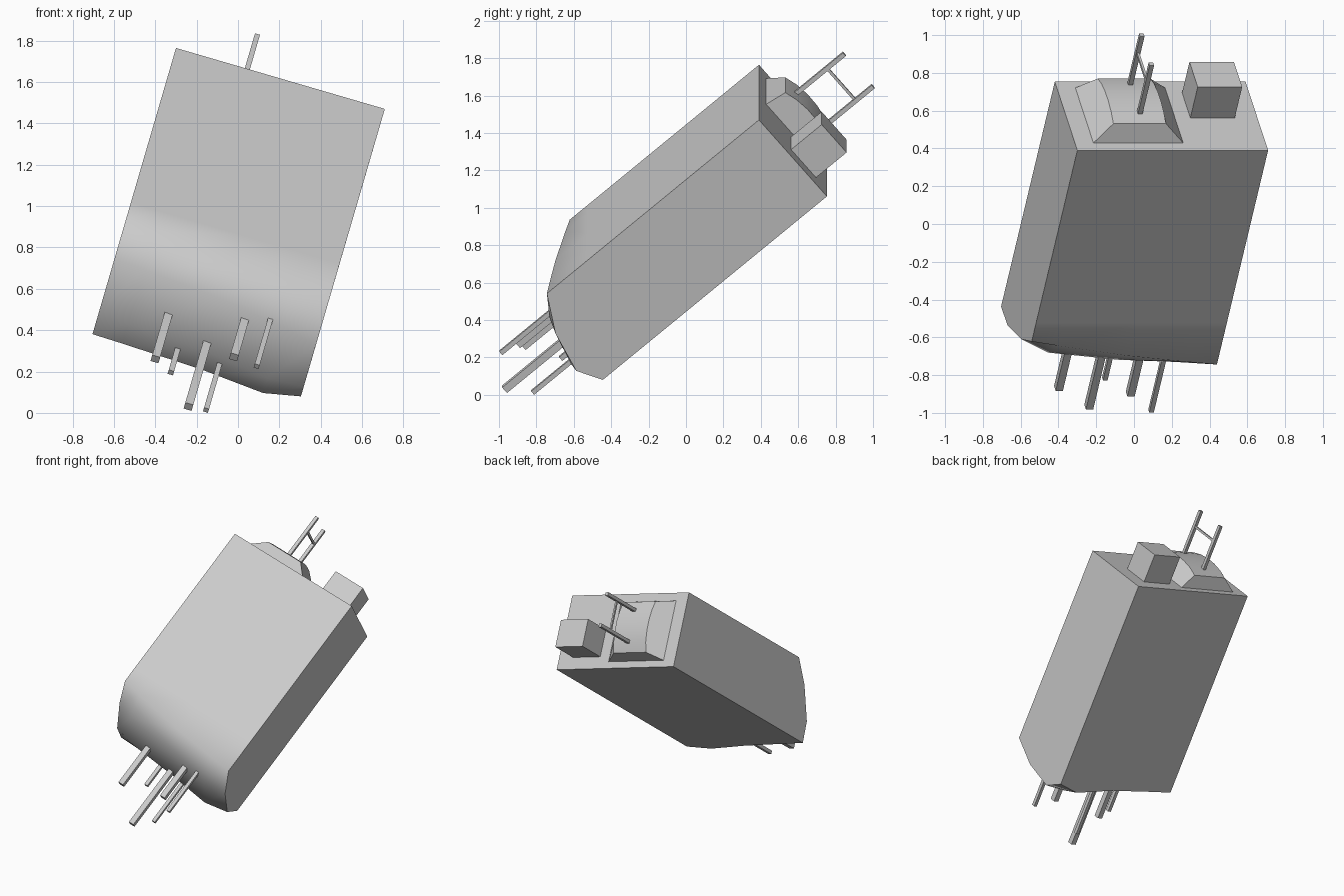
import bpy, bmesh, math
from mathutils import Matrix, Vector

if "Cube" in bpy.data.objects:
    bpy.data.objects.remove(bpy.data.objects["Cube"], do_unlink=True)

gray = bpy.data.materials.new("plain_gray")
gray.use_nodes = True
color = (0.6, 0.6, 0.6, 1)
gray.diffuse_color = color
gray.node_tree.nodes["Principled BSDF"].inputs["Base Color"].default_value = color

# Tilted frame: across, depth and length axes, with its origin at one top corner
across = Vector((0.96, 0, -0.28)).normalized()
length = Vector((0.182, 0.761, 0.623)).normalized()
depth = length.cross(across).normalized()
tilt = Matrix((across, depth, length)).transposed().to_4x4()
tilt.translation = (0.71, 0.39, 1.47)


def finish(name, bm, smooth=None):
    bmesh.ops.recalc_face_normals(bm, faces=bm.faces)
    mesh = bpy.data.meshes.new(name)
    bm.to_mesh(mesh)
    bm.free()
    obj = bpy.data.objects.new(name, mesh)
    bpy.context.collection.objects.link(obj)
    mesh.materials.append(gray)
    obj.matrix_world = tilt
    if smooth:
        bpy.ops.object.select_all(action="DESELECT")
        obj.select_set(True)
        bpy.context.view_layer.objects.active = obj
        bpy.ops.object.shade_smooth_by_angle(angle=math.radians(smooth))
    return obj


def block(name, low, high):
    bm = bmesh.new()
    low, high = Vector(low), Vector(high)
    bmesh.ops.create_cube(bm, size=1)
    for v in bm.verts:
        v.co = (low + high) / 2 + v.co * (high - low)
    return finish(name, bm)


def loft(name, sections, smooth):
    """Skin matching closed sections and cap both ends."""
    bm = bmesh.new()
    rings = [[bm.verts.new((x, y, z)) for y, z in pts] for x, pts in sections]
    n = len(rings[0])
    for r, s in zip(rings, rings[1:]):
        for i in range(n):
            j = (i + 1) % n
            bm.faces.new((r[i], r[j], s[j], s[i]))
    bm.faces.new(rings[0])
    bm.faces.new(rings[-1])
    return finish(name, bm, smooth)


# Main body with a rounded, uneven nose
D = 0.56
noses = [
    (0.0, [(0, -1.49), (0.2, -1.6), (0.43, -1.65), (D, -1.575)]),
    (-0.18, [(0, -1.47), (0.15, -1.6), (0.42, -1.68), (D, -1.63)]),
    (-0.5, [(0, -1.43), (0.12, -1.56), (0.4, -1.64), (D, -1.59)]),
    (-0.9, [(0, -1.36), (0.12, -1.51), (0.4, -1.6), (D, -1.57)]),
    (-1.052, [(0, -1.33), (0.16, -1.45), (0.4, -1.56), (D, -1.565)]),
]
loft("body", [(x, [(0, 0), (0, -1.2)] + nose + [(D, 0)]) for x, nose in noses], 62)

# Raised arched panel on the flat end, narrower at the top
arch = [(0.1, 0.1), (0.17, 0.12), (0.25, 0.13), (0.33, 0.128), (0.41, 0.115), (0.48, 0.09)]
bm = bmesh.new()
rows = [(0.06, 0, -0.95, -0.455)] + [(y, z, -0.85, -0.56) for y, z in arch] + [(0.51, 0, -0.95, -0.455)]
left = [bm.verts.new((a, y, z)) for y, z, a, b in rows]
right = [bm.verts.new((b, y, z)) for y, z, a, b in rows]
for i in range(len(rows) - 1):
    bm.faces.new((left[i], right[i], right[i + 1], left[i + 1]))
bm.faces.new(left)
bm.faces.new(right)
finish("arched_panel", bm, 30)

# Box beside the panel
block("end_box", (-0.37, 0.265, -0.02), (-0.125, 0.47, 0.215))

# Twin posts joined by a thin crossbar
for name, y in (("front_post", 0.17), ("rear_post", 0.407)):
    block(name, (-0.705, y - 0.012, 0), (-0.68, y + 0.012, 0.455))
block("post_crossbar", (-0.699, 0.17, 0.325), (-0.686, 0.407, 0.34))

# Thin rods projecting from the nose: tip position and thickness
rods = [
    ((-0.40, -0.87, 0.26), 0.04), ((-0.325, -0.67, 0.195), 0.027),
    ((-0.24, -0.97, 0.03), 0.04), ((-0.155, -0.82, 0.013), 0.025),
    ((0.09, -0.99, 0.225), 0.025), ((-0.02, -0.9, 0.27), 0.04),
]
for i, (tip, t) in enumerate(rods):
    p = tilt.inverted() @ Vector(tip)
    h = Vector((t / 2, t / 2, 0))
    block(f"nose_rod_{i + 1}", p - h, p + h + Vector((0, 0, 0.6)))
